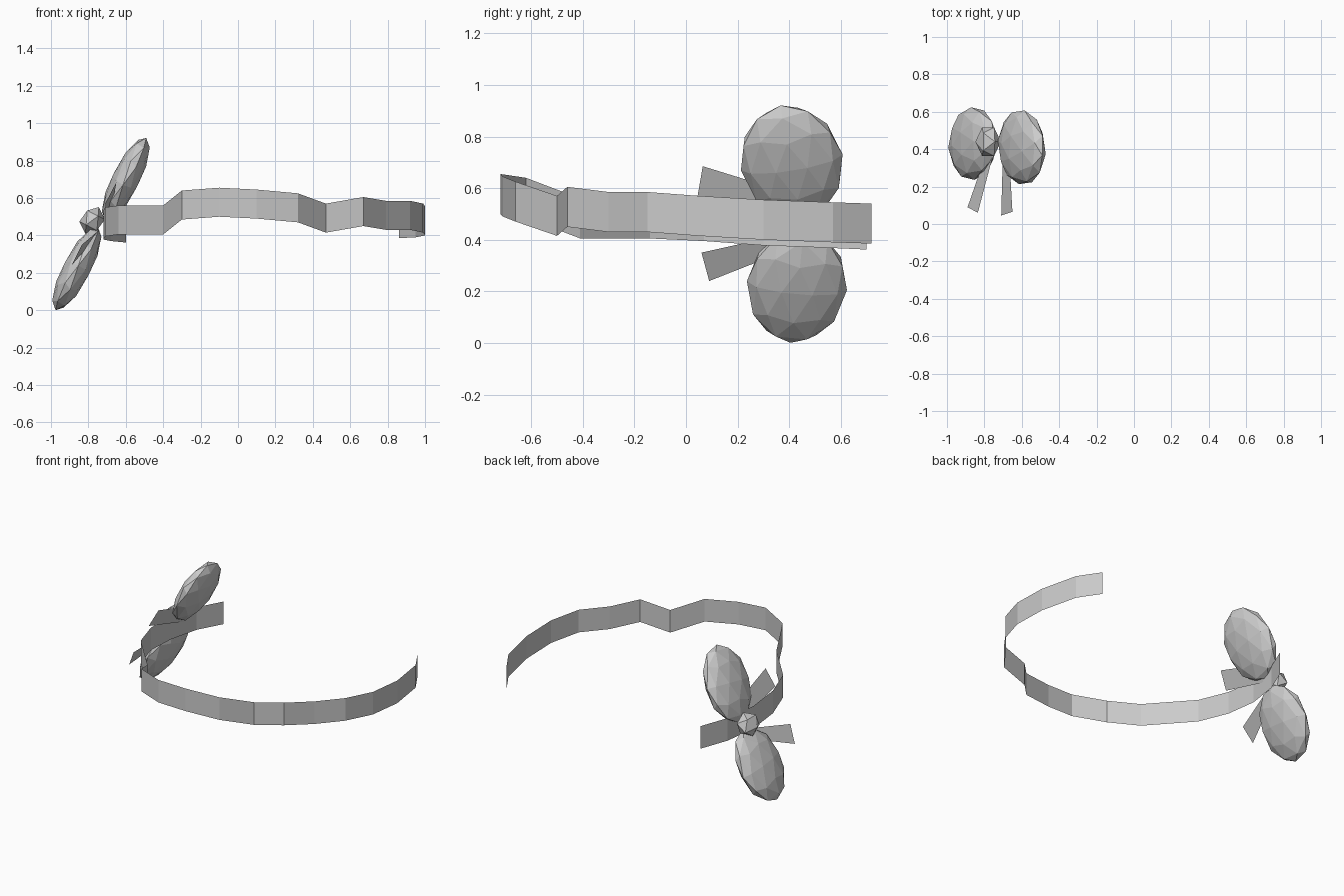
import bpy
import bmesh
from mathutils import Matrix, Vector

cube = bpy.data.objects.get("Cube")
if cube:
    bpy.data.objects.remove(cube, do_unlink=True)

# Single plain grey
grey = bpy.data.materials.new("light_grey")
grey.use_nodes = True
colour = (0.6, 0.6, 0.6, 1)
grey.diffuse_color = colour
grey.node_tree.nodes["Principled BSDF"].inputs["Base Color"].default_value = colour


def add_object(name, bm):
    mesh = bpy.data.meshes.new(name)
    bm.to_mesh(mesh)
    bm.free()
    mesh.materials.append(grey)
    obj = bpy.data.objects.new(name, mesh)
    bpy.context.collection.objects.link(obj)
    return obj


def strip(name, rails):
    """Flat ribbon joining consecutive pairs of edge points."""
    bm = bmesh.new()
    pairs = [[bm.verts.new(p) for p in pair] for pair in rails]
    for (a, b), (c, d) in zip(pairs, pairs[1:]):
        bm.faces.new((a, c, d, b))
    return add_object(name, bm)


def ball(name, centre, long_axis, radii, detail):
    """Faceted ellipsoid: radii run along its thin, wide and long axes."""
    long = Vector(long_axis).normalized()
    thin = Vector((0, 1, 0)).cross(long).normalized()
    wide = long.cross(thin)
    turn = Matrix((thin, wide, long)).transposed().to_4x4()
    bm = bmesh.new()
    bmesh.ops.create_icosphere(bm, subdivisions=detail, radius=1)
    bm.transform(Matrix.Translation(centre) @ turn @ Matrix.Diagonal((*radii, 1)))
    return add_object(name, bm)


# Head band: open loop of lower edge points, extruded straight up
path = [
    (0.86, 0.72, 0.385), (0.95, 0.57, 0.39), (1.0, 0.3, 0.40),
    (0.99, 0.05, 0.415), (0.92, -0.15, 0.43), (0.79, -0.3, 0.43),
    (0.67, -0.46, 0.45), (0.47, -0.5, 0.415), (0.32, -0.66, 0.47),
    (0.1, -0.71, 0.49), (-0.1, -0.72, 0.5), (-0.3, -0.62, 0.485),
    (-0.4, -0.41, 0.405), (-0.64, -0.14, 0.405), (-0.71, 0.07, 0.395),
    (-0.72, 0.3, 0.378), (-0.68, 0.52, 0.37), (-0.6, 0.7, 0.362),
]
band_height = 0.155
strip("head_band", [((x, y, z), (x, y, z + band_height)) for x, y, z in path])

# Bow loops and knot
ball("upper_bow_loop", (-0.6, 0.41, 0.7), (0.43, -0.17, 0.87), (0.075, 0.2, 0.25), 2)
ball("lower_bow_loop", (-0.862, 0.43, 0.222), (-0.45, -0.1, -0.88), (0.075, 0.195, 0.25), 2)
ball("bow_knot", (-0.78, 0.44, 0.48), (0.45, 0, 0.89), (0.065, 0.09, 0.08), 1)

# Ribbon tails
strip("upper_ribbon_tail", [
    ((-0.71, 0.045, 0.57), (-0.65, 0.065, 0.685)),
    ((-0.7, 0.42, 0.46), (-0.67, 0.42, 0.575)),
])
strip("lower_ribbon_tail", [
    ((-0.89, 0.09, 0.24), (-0.835, 0.06, 0.35)),
    ((-0.775, 0.42, 0.37), (-0.74, 0.42, 0.43)),
])
